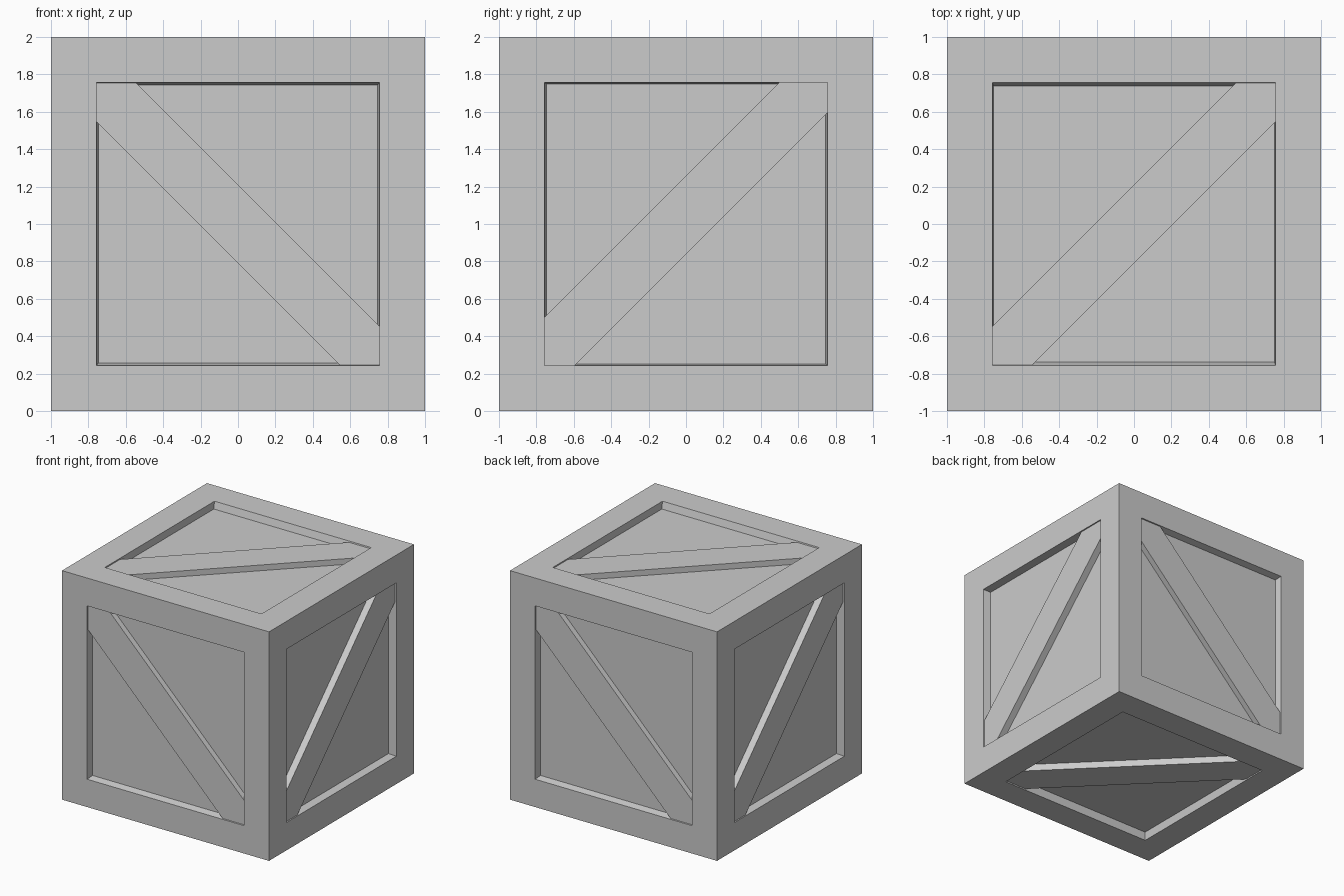
import bpy
import bmesh
from mathutils import Vector

if "Cube" in bpy.data.objects:
    bpy.data.objects.remove(bpy.data.objects["Cube"])

HALF = 1.0        # half size of the crate
OPEN = 0.757      # half size of each panel opening
PLANK_GAP = 0.01  # plank sits just below the frame surface
CENTRE = Vector((0, 0, 1))

# name, right axis, up axis (seen from outside), panel depth,
# wall taper (u, v), brace slope (+1 rising, -1 falling), brace shift
SIDES = [
    ("front",  (1, 0, 0),  (0, 0, 1),  0.06, (0.01, 0.013), -1, 0.0),
    ("back",   (-1, 0, 0), (0, 0, 1),  0.06, (0.01, 0.013), -1, 0.0),
    ("right",  (0, 1, 0),  (0, 0, 1),  0.07, (0.01, 0.008),  1, 0.047),
    ("left",   (0, -1, 0), (0, 0, 1),  0.07, (0.01, 0.008),  1, 0.047),
    ("top",    (1, 0, 0),  (0, 1, 0),  0.06, (0.006, 0.018), 1, 0.0),
    ("bottom", (1, 0, 0),  (0, -1, 0), 0.07, (0.01, 0.01),   1, 0.0),
]


def finish(name, bm):
    bmesh.ops.remove_doubles(bm, verts=bm.verts, dist=1e-5)
    bmesh.ops.recalc_face_normals(bm, faces=bm.faces)
    mesh = bpy.data.meshes.new(name)
    bm.to_mesh(mesh)
    bm.free()
    obj = bpy.data.objects.new(name, mesh)
    bpy.context.collection.objects.link(obj)


def loop(bm, u, v, points, depth):
    """Ring of vertices on a crate side, sunk by depth."""
    n = u.cross(v)
    return [bm.verts.new(CENTRE + u * a + v * b + n * (HALF - depth)) for a, b in points]


def bridge(bm, a, b):
    for i in range(len(a)):
        j = (i + 1) % len(a)
        bm.faces.new((a[i], a[j], b[j], b[i]))


def rect(a, b):
    return [(-a, -b), (a, -b), (a, b), (-a, b)]


# Crate body: frame border, tapered walls and sunken panel on every side
body = bmesh.new()
for name, u, v, depth, (tu, tv), slope, shift in SIDES:
    u, v = Vector(u), Vector(v)
    outer = loop(body, u, v, rect(HALF, HALF), 0)
    opening = loop(body, u, v, rect(OPEN, OPEN), 0)
    panel = loop(body, u, v, rect(OPEN - tu, OPEN - tv), depth)
    bridge(body, outer, opening)
    bridge(body, opening, panel)
    body.faces.new(panel)
finish("crate_body", body)

# Diagonal braces: corner-to-corner planks trimmed to the opening
for name, u, v, depth, taper, slope, shift in SIDES:
    u, v = Vector(u), Vector(v)
    s = OPEN
    hi, lo = 0.21 + shift, 0.21 - shift
    outline = [(-s, -s), (-s + lo, -s), (s, s - lo), (s, s), (s - hi, s), (-s, -s + hi)]
    if slope < 0:
        outline = [(-a, b) for a, b in reversed(outline)]
    bm = bmesh.new()
    face = loop(bm, u, v, outline, PLANK_GAP)
    base = loop(bm, u, v, outline, depth + 0.01)
    bm.faces.new(face)
    bm.faces.new(base[::-1])
    bridge(bm, face, base)
    finish(name + "_brace", bm)
